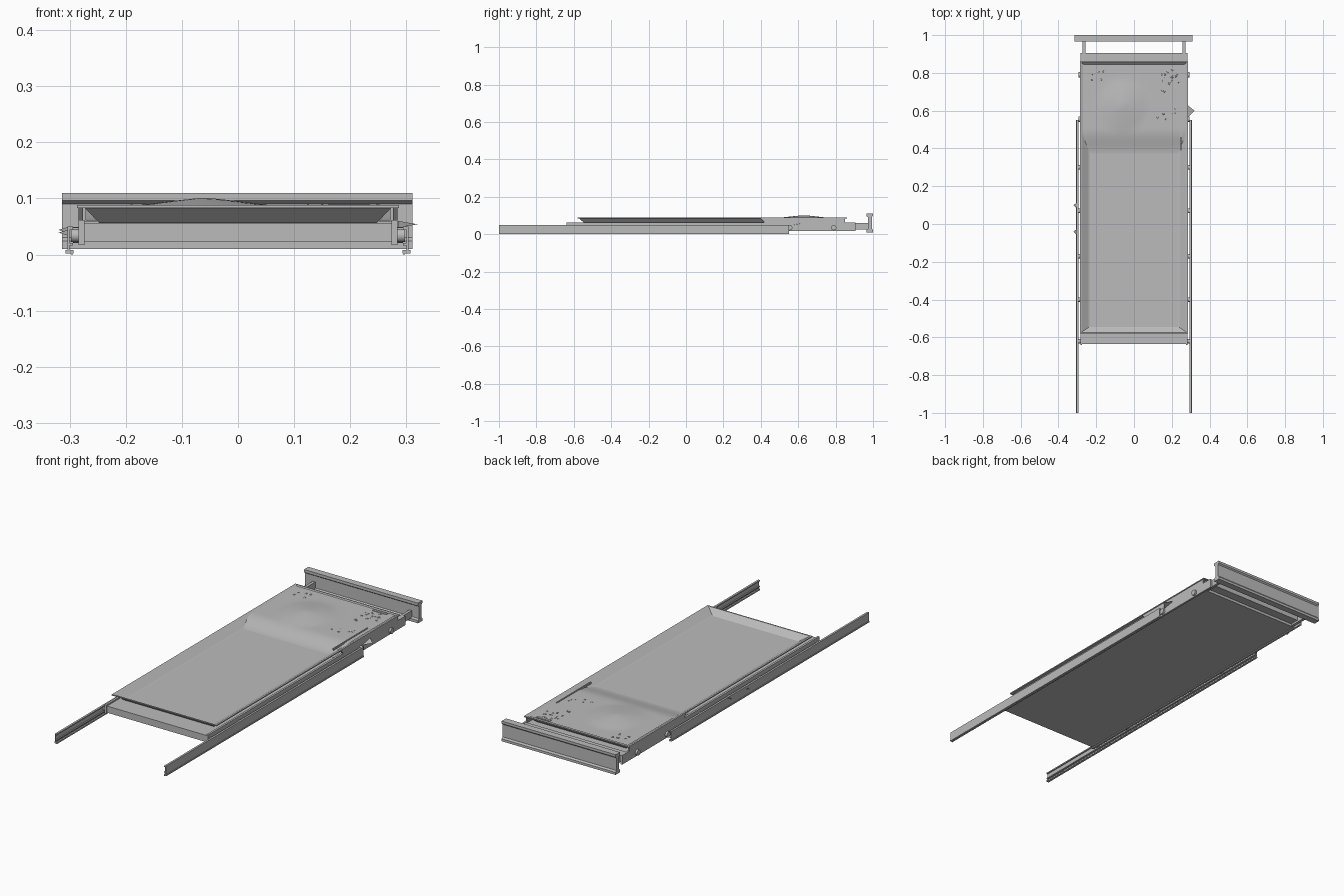
import bpy, bmesh, math, random
from mathutils import Matrix

if "Cube" in bpy.data.objects:
    bpy.data.objects.remove(bpy.data.objects["Cube"])

random.seed(4)
steel = bpy.data.materials.new("grey steel")
steel.diffuse_color = (0.5, 0.5, 0.5, 1)
steel.use_nodes = True
steel.node_tree.nodes["Principled BSDF"].inputs["Base Color"].default_value = steel.diffuse_color


def finish(name, bm, smooth=False):
    bmesh.ops.recalc_face_normals(bm, faces=bm.faces)
    me = bpy.data.meshes.new(name)
    bm.to_mesh(me)
    bm.free()
    me.materials.append(steel)
    ob = bpy.data.objects.new(name, me)
    bpy.context.collection.objects.link(ob)
    if smooth:
        bpy.ops.object.select_all(action='DESELECT')
        ob.select_set(True)
        bpy.context.view_layer.objects.active = ob
        bpy.ops.object.shade_smooth_by_angle(angle=math.radians(35))
    return ob


def box(name, x0, x1, y0, y1, z0, z1):
    bm = bmesh.new()
    m = Matrix.Translation(((x0 + x1) / 2, (y0 + y1) / 2, (z0 + z1) / 2))
    m = m @ Matrix.Diagonal((abs(x1 - x0), abs(y1 - y0), z1 - z0, 1))
    bmesh.ops.create_cube(bm, size=1, matrix=m)
    return finish(name, bm)


def extrude(name, pts, axis, a, b):
    """Extrude a closed profile: (x, z) along y, or (y, z) along x."""
    bm = bmesh.new()
    ends = []
    for t in (a, b):
        ends.append([bm.verts.new((p, t, z) if axis == 'y' else (t, p, z)) for p, z in pts])
    n = len(pts)
    bm.faces.new(ends[0])
    bm.faces.new(ends[1])
    for i in range(n):
        j = (i + 1) % n
        bm.faces.new((ends[0][i], ends[0][j], ends[1][j], ends[1][i]))
    return finish(name, bm)


def roller(name, x, y, z, r, length):
    bm = bmesh.new()
    m = Matrix.Translation((x, y, z)) @ Matrix.Rotation(math.pi / 2, 4, 'Y')
    bmesh.ops.create_cone(bm, cap_ends=True, segments=16, radius1=r, radius2=r, depth=length, matrix=m)
    return finish(name, bm, True)


# Carriage under the tray
box("carriage_bed", -0.275, 0.275, -0.635, 0.86, 0.022, 0.055)
box("carriage_head_bar", -0.275, 0.275, 0.86, 0.905, 0.035, 0.06)

rail = [(0.293, 0.002), (0.307, 0.002), (0.307, 0.008), (0.304, 0.008), (0.304, 0.050),
        (0.294, 0.050), (0.294, 0.044), (0.300, 0.044), (0.300, 0.021), (0.294, 0.021),
        (0.294, 0.016), (0.300, 0.016), (0.300, 0.008), (0.293, 0.008)]
for s, side in ((1, "right"), (-1, "left")):
    # Fixed rail, sliding side beam and rollers
    extrude("rail_" + side, [(s * x, z) for x, z in rail], 'y', -1, 0.55)
    box("rail_foot_" + side, s * 0.294, s * 0.298, -1, 0.55, 0, 0.004)
    box("side_beam_" + side, s * 0.274, s * 0.284, -0.64, 0.905, 0.017, 0.062)
    for y in (0.555, 0.79):
        roller("end_roller_" + side, s * 0.288, y, 0.035, 0.014, 0.012)
    for y in (0.3, 0.07, -0.17, -0.4, -0.62):
        roller("rail_roller_" + side, s * 0.2905, y, 0.034, 0.012, 0.014)
    # Arms carrying the end panel
    box("panel_arm_" + side, s * 0.258, s * 0.272, 0.86, 0.985, 0.025, 0.06)

# End panel with flanged top and bottom
panel = [(0.966, 0.01), (1.0, 0.01), (1.0, 0.022), (0.994, 0.03), (0.994, 0.092), (1.0, 0.098),
         (1.0, 0.11), (0.966, 0.11), (0.966, 0.096), (0.974, 0.09), (0.974, 0.03), (0.966, 0.024)]
extrude("end_panel", panel, 'x', -0.314, 0.311)

# Sloped tray made from rectangular rings: (x inset, y inset, z)
rings = [(0.040, 0.040, 0.056), (0.014, 0.010, 0.083), (0, 0, 0.083), (0, 0, 0.088),
         (0.008, 0.006, 0.088), (0.046, 0.032, 0.064), (0.054, 0.036, 0.062)]
bm = bmesh.new()
loops = []
for ix, iy, z in rings:
    x, y0, y1 = 0.287 - ix, -0.58 + iy, 0.86 - iy
    loops.append([bm.verts.new(v) for v in ((-x, y0, z), (x, y0, z), (x, y1, z), (-x, y1, z))])
for a, b in zip(loops, loops[1:]):
    for i in range(4):
        j = (i + 1) % 4
        bm.faces.new((a[i], a[j], b[j], b[i]))
bm.faces.new(loops[0])
bm.faces.new(loops[-1])
finish("tray", bm)


# Buckled sheet at the head end, rising from the tray floor to a low mound
def sheet_z(x, y):
    t = min(max((y - 0.36) / 0.14, 0), 1)
    base = 0.061 + 0.025 * t * t * (3 - 2 * t)
    d = math.hypot((x + 0.06) / 0.13, (y - 0.63) / 0.14)
    return base + 0.016 * max(0, 1 - d) ** 0.9


bm = bmesh.new()
nx, ny = 26, 24
grid = []
for j in range(ny + 1):
    y = 0.36 + 0.485 * j / ny
    row = []
    for i in range(nx + 1):
        x = -0.272 + 0.544 * i / nx
        row.append(bm.verts.new((x, y, sheet_z(x, y))))
    grid.append(row)
for j in range(ny):
    for i in range(nx):
        bm.faces.new((grid[j][i], grid[j][i + 1], grid[j + 1][i + 1], grid[j + 1][i]))
finish("buckled_sheet", bm, True)

# Upright sides of the tray around the head end
for s, side in ((1, "right"), (-1, "left")):
    extrude("head_side_" + side, [(0.40, 0.084), (0.42, 0.062), (0.85, 0.062), (0.85, 0.084)],
            'x', s * 0.276, s * 0.284)
box("side_strip", 0.246, 0.252, 0.39, 0.66, 0.08, 0.089)
box("head_patch", 0.16, 0.235, 0.825, 0.838, 0.082, 0.089)

# Scattered crumbs
bm = bmesh.new()
for cx, cy, sx, sy, n in ((-0.2, 0.79, 0.04, 0.03, 9), (0.19, 0.78, 0.045, 0.045, 18), (0.17, 0.62, 0.05, 0.09, 8)):
    for _ in range(n):
        x, y = cx + random.uniform(-sx, sx), cy + random.uniform(-sy, sy)
        m = Matrix.Translation((x, y, sheet_z(x, y))) @ Matrix.Diagonal((1, 1, 0.45, 1))
        bmesh.ops.create_icosphere(bm, subdivisions=1, radius=random.uniform(0.005, 0.008), matrix=m)
finish("crumbs", bm)

# Torn metal flakes on the sides
for s, y, h in ((1, 0.6, 0.06), (-1, 0.1, 0.05), (-1, -0.04, 0.045)):
    bm = bmesh.new()
    w = 0.035 if s > 0 else 0.02
    base = 0.285 if s > 0 else 0.30
    bm.faces.new([bm.verts.new(v) for v in
                  ((s * base, y + w * 0.8, h), (s * (base + w), y, h - 0.006), (s * base, y - w, h - 0.012))])
    finish("torn_flake", bm)
